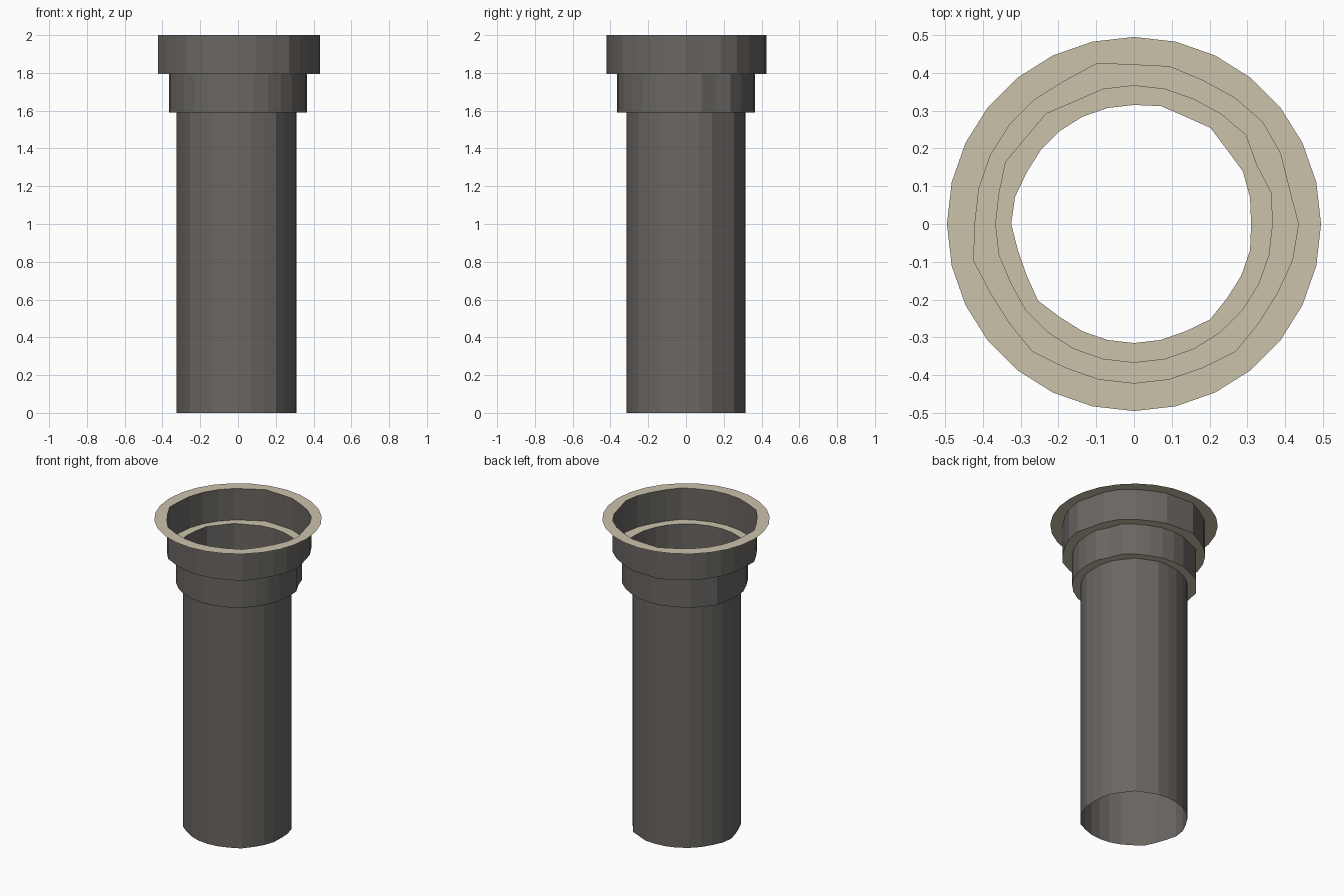
import bpy
import bmesh
from math import cos, sin, tau

cube = bpy.data.objects.get("Cube")
if cube:
    bpy.data.objects.remove(cube, do_unlink=True)

SIDES = 28


def make_material(name, color):
    mat = bpy.data.materials.new(name)
    mat.use_nodes = True
    mat.diffuse_color = color
    bsdf = mat.node_tree.nodes["Principled BSDF"]
    bsdf.inputs["Base Color"].default_value = color
    bsdf.inputs["Roughness"].default_value = 0.8
    return mat


def outline(radius, bumps=None):
    """Ring of points; bumps maps a corner number to thousandths of extra radius."""
    points = []
    for k in range(SIDES):
        r = radius + (bumps or {}).get(k, 0) / 1000
        points.append((r * cos(tau * k / SIDES), r * sin(tau * k / SIDES)))
    return points


def make_band(name, first, z_first, second, z_second, mat):
    """Single-sheet strip of quads joining two outlines."""
    bm = bmesh.new()
    a = [bm.verts.new((x, y, z_first)) for x, y in first]
    b = [bm.verts.new((x, y, z_second)) for x, y in second]
    for k in range(SIDES):
        n = (k + 1) % SIDES
        bm.faces.new((a[k], a[n], b[n], b[k]))
    mesh = bpy.data.meshes.new(name)
    bm.to_mesh(mesh)
    bm.free()
    mesh.materials.append(mat)
    obj = bpy.data.objects.new(name, mesh)
    bpy.context.scene.collection.objects.link(obj)
    return obj


dark_metal = make_material("dark grey metal", (0.145, 0.134, 0.124, 1))
pale_edge = make_material("pale beige edge", (0.60, 0.545, 0.41, 1))

# Slightly uneven cross-sections, widening upward
pipe = outline(0.315, {0: -5, 2: 5, 4: 10, 6: 5, 13: 8, 14: 10, 17: 10, 24: 8})
lower = outline(0.366, {1: 6, 2: -6, 3: 12, 4: 5, 9: -6, 10: 7, 12: 11, 16: -5})
upper = outline(0.421, {0: 14, 2: 9, 3: 13, 4: 6, 6: 6, 8: 15,
                        15: 14, 18: 10, 24: 10, 27: 9})
rim = outline(0.495)

# Open walls
z_low, z_mid, z_top = 1.59, 1.795, 2.0
make_band("pipe_wall", pipe, 0, pipe, z_low, dark_metal)
make_band("lower_collar_wall", lower, z_low, lower, z_mid, dark_metal)
make_band("upper_collar_wall", upper, z_mid, upper, z_top, dark_metal)

# Flat ledges and rim, facing up
make_band("lower_ledge", lower, z_low, pipe, z_low, pale_edge)
make_band("upper_ledge", upper, z_mid, lower, z_mid, pale_edge)
make_band("top_rim", rim, z_top, upper, z_top, pale_edge)
